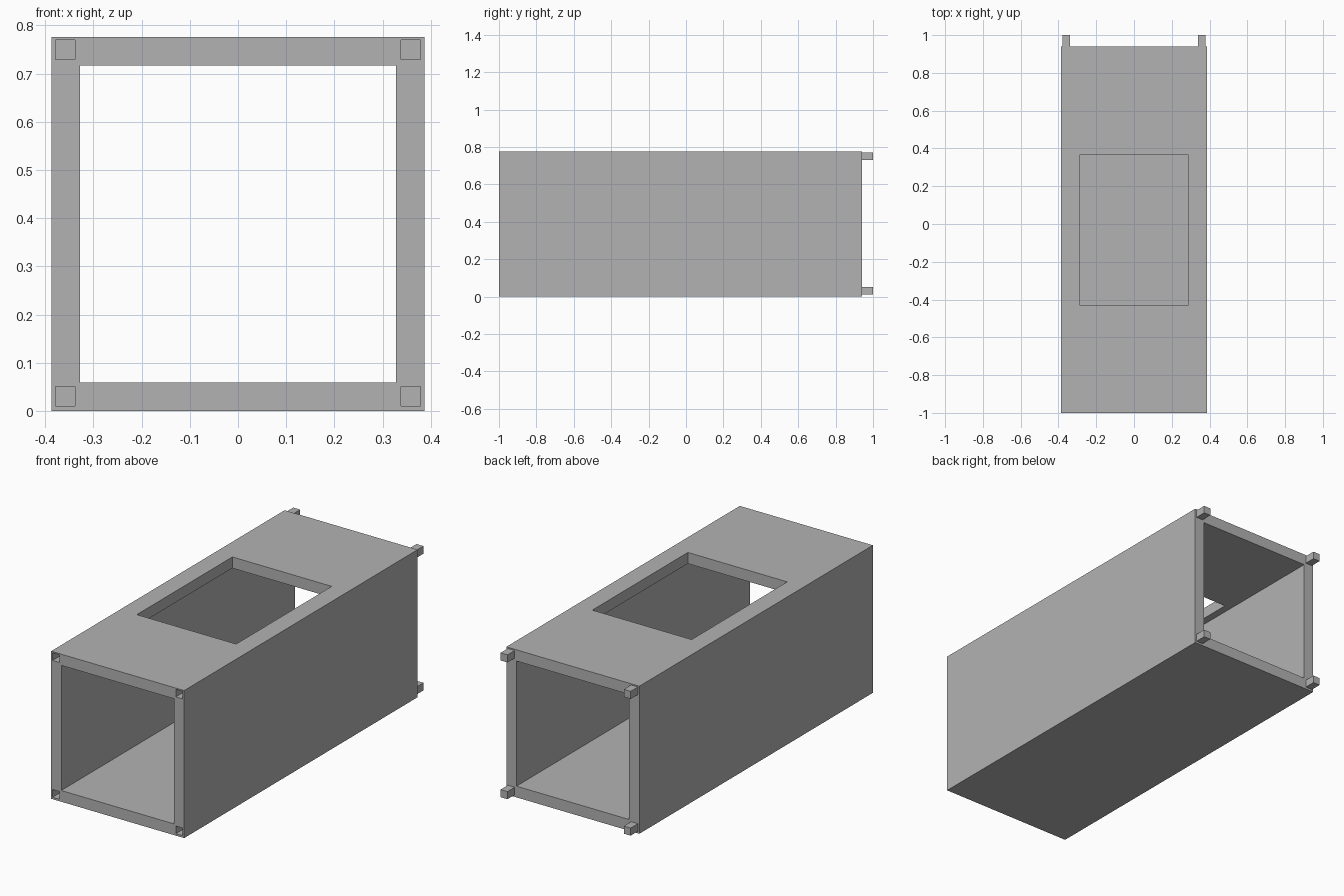
import bpy

default = bpy.data.objects.get("Cube")
if default:
    bpy.data.objects.remove(default, do_unlink=True)

grey = bpy.data.materials.new("plain_grey")
grey.use_nodes = True
colour = (0.45, 0.45, 0.45, 1)
grey.diffuse_color = colour
grey.node_tree.nodes["Principled BSDF"].inputs["Base Color"].default_value = colour


def box(name, low, high):
    """Axis-aligned box between two corners."""
    centre = [(a + b) / 2 for a, b in zip(low, high)]
    bpy.ops.mesh.primitive_cube_add(size=1, location=centre)
    obj = bpy.context.object
    obj.name = name
    obj.scale = [b - a for a, b in zip(low, high)]
    bpy.ops.object.transform_apply(location=False, rotation=False, scale=True)
    obj.data.materials.append(grey)
    return obj


def cut(target, cutter):
    """Subtract the cutter from the target and discard it."""
    cutter.hide_render = True
    mod = target.modifiers.new("cut", 'BOOLEAN')
    mod.operation = 'DIFFERENCE'
    mod.solver = 'EXACT'
    mod.object = cutter
    bpy.context.view_layer.objects.active = target
    bpy.ops.object.modifier_apply(modifier=mod.name)
    bpy.data.objects.remove(cutter, do_unlink=True)


half, height, wall = 0.387, 0.776, 0.059
front, back = -1.0, 0.94
peg, peg_length = 0.02, 0.06    # half width and length
inset = 0.0285                  # peg centre from the outer faces

# Square tube, open at both ends
body = box("tube_body", (-half, front, 0), (half, back, height))
cut(body, box("bore_cutter", (wall - half, front - 0.1, wall),
              (half - wall, back + 0.1, height - wall)))

# Rectangular opening in the top wall
cut(body, box("window_cutter", (-0.289, -0.428, height / 2),
              (0.289, 0.366, height + 0.1)))

# Corner sockets at the front, matching pegs at the back
for side, sx in (("right", -1), ("left", 1)):
    for level, z in (("lower", inset + 0.002), ("upper", height - inset + 0.002)):
        x = sx * (half - inset)
        cut(body, box("socket_cutter", (x - peg, front - 0.05, z - peg),
                      (x + peg, front + peg_length, z + peg)))
        box(f"{level}_{side}_peg", (x - peg, back, z - peg),
            (x + peg, back + peg_length, z + peg))
